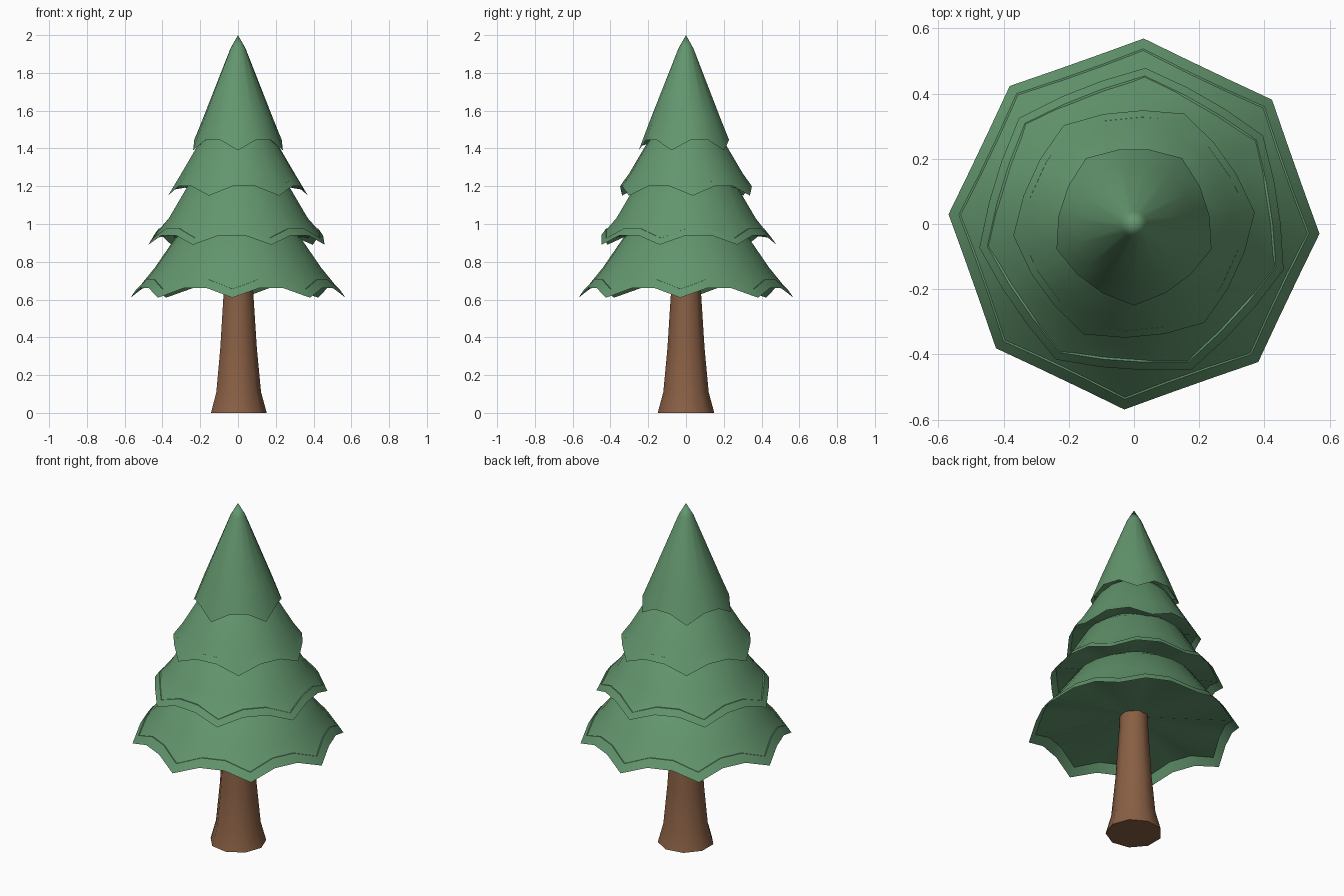
import bpy, bmesh, math

cube = bpy.data.objects.get("Cube")
if cube:
    bpy.data.objects.remove(cube, do_unlink=True)


def make_material(name, color):
    mat = bpy.data.materials.new(name)
    mat.use_nodes = True
    mat.diffuse_color = color
    mat.node_tree.nodes["Principled BSDF"].inputs["Base Color"].default_value = color
    return mat


needle_green = make_material("needle_green", (0.125, 0.305, 0.155, 1))
bark_brown = make_material("bark_brown", (0.25, 0.115, 0.058, 1))


def ring(bm, count, start, radius, height):
    """Ring of vertices; radius and height are functions of the index."""
    verts = []
    for i in range(count):
        a = start + math.tau * i / count
        r = radius(i)
        verts.append(bm.verts.new((r * math.cos(a), r * math.sin(a), height(i))))
    return verts


def round_ring(bm, count, start, r, z):
    return ring(bm, count, start, lambda i: r, lambda i: z)


def skin(bm, rings):
    for low, high in zip(rings, rings[1:]):
        n = len(low)
        for i in range(n):
            j = (i + 1) % n
            bm.faces.new((low[i], low[j], high[j], high[i]))


def fan(bm, loop, z):
    tip = bm.verts.new((0, 0, z))
    for i, v in enumerate(loop):
        bm.faces.new((v, loop[(i + 1) % len(loop)], tip))


def finish(bm, name, mat, angle):
    bmesh.ops.recalc_face_normals(bm, faces=bm.faces)
    mesh = bpy.data.meshes.new(name)
    bm.to_mesh(mesh)
    bm.free()
    mesh.materials.append(mat)
    obj = bpy.data.objects.new(name, mesh)
    bpy.context.collection.objects.link(obj)
    bpy.ops.object.select_all(action='DESELECT')
    obj.select_set(True)
    bpy.context.view_layer.objects.active = obj
    bpy.ops.object.shade_smooth_by_angle(angle=math.radians(angle))


def foliage_tier(name, points, turn, r_tip, r_dip, z_tip, z_dip, profile, apex, lip):
    """Hollow skirt of branches: every third rim vertex is a drooping point."""
    bm = bmesh.new()
    n, start = points * 3, math.radians(turn)

    def pick(tip, dip):
        return lambda i: tip if i % 3 == 0 else dip

    # Inner lip, jagged rim, then circular rings up to the apex
    inner = ring(bm, n, start, pick(r_tip - lip * 0.7, r_dip - lip * 0.7),
                 pick(z_tip + lip, z_dip + lip))
    rim = ring(bm, n, start, pick(r_tip, r_dip), pick(z_tip, z_dip))
    upper = [round_ring(bm, n, start, r, z) for r, z in profile]
    skin(bm, [inner, rim] + upper)
    fan(bm, upper[-1], apex)
    fan(bm, inner, z_dip + lip * 1.4)
    finish(bm, name, needle_green, 45)


# Foliage, from the ground up
foliage_tier("bottom_tier", 8, -3, 0.57, 0.53, 0.61, 0.66,
             [(0.44, 0.77), (0.33, 0.93)], 1.15, 0.045)
foliage_tier("lower_middle_tier", 7, -17, 0.48, 0.45, 0.89, 0.94,
             [(0.37, 1.03), (0.27, 1.2)], 1.42, 0.035)
foliage_tier("upper_middle_tier", 6, 5.5, 0.372, 0.35, 1.15, 1.2,
             [(0.3, 1.27), (0.2, 1.44)], 1.65, 0.03)
foliage_tier("top_tier", 5, -18, 0.25, 0.233, 1.39, 1.445,
             [(0.19, 1.55), (0.04, 1.93)], 2.0, 0.025)

# Trunk with flared foot
bm = bmesh.new()
trunk = [round_ring(bm, 9, 0, r, z)
         for r, z in ((0.152, 0), (0.122, 0.11), (0.1, 0.34), (0.08, 0.65), (0.075, 0.8))]
skin(bm, trunk)
bm.faces.new(trunk[0])
bm.faces.new(trunk[-1])
finish(bm, "trunk", bark_brown, 50)
